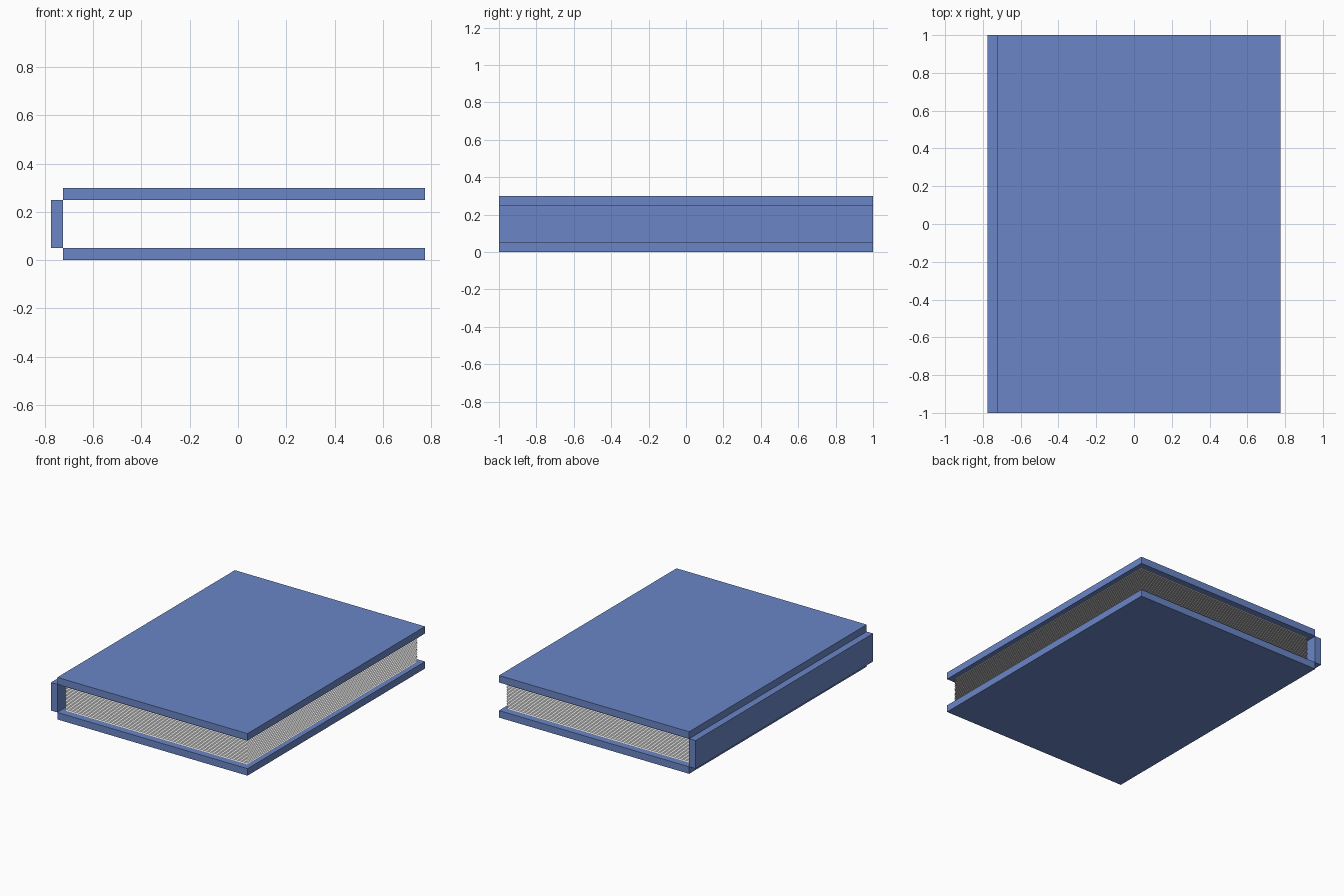
import bpy

if "Cube" in bpy.data.objects:
    bpy.data.objects.remove(bpy.data.objects["Cube"])


def material(name, rgb):
    m = bpy.data.materials.new(name)
    m.diffuse_color = (*rgb, 1.0)
    m.use_nodes = True
    m.node_tree.nodes["Principled BSDF"].inputs["Base Color"].default_value = m.diffuse_color
    return m


blue = material("cover_blue", (0.145, 0.24, 0.57))
paper = material("paper_white", (0.80, 0.80, 0.80))


def box(name, size, centre, mat):
    bpy.ops.mesh.primitive_cube_add(size=1, location=centre)
    ob = bpy.context.object
    ob.name = name
    ob.scale = size
    bpy.ops.object.transform_apply(location=False, rotation=False, scale=True)
    ob.data.materials.append(mat)
    return ob


# Two cover boards and the spine board set between and behind them
box("bottom_cover", (1.5, 2.0, 0.05), (0.025, 0, 0.025), blue)
box("top_cover", (1.5, 2.0, 0.05), (0.025, 0, 0.275), blue)
box("spine", (0.05, 2.0, 0.2), (-0.75, 0, 0.15), blue)

# Paper sheets: one flat sheet repeated up the gap between the covers
bpy.ops.mesh.primitive_plane_add(size=1, location=(0.025, 0, 0.055))
pages = bpy.context.object
pages.name = "pages"
pages.scale = (1.44, 1.92, 1)
bpy.ops.object.transform_apply(location=False, rotation=False, scale=True)
pages.data.materials.append(paper)
stack = pages.modifiers.new("stack", 'ARRAY')
stack.count = 20
stack.use_relative_offset = False
stack.use_constant_offset = True
stack.constant_offset_displace = (0, 0, 0.01)
